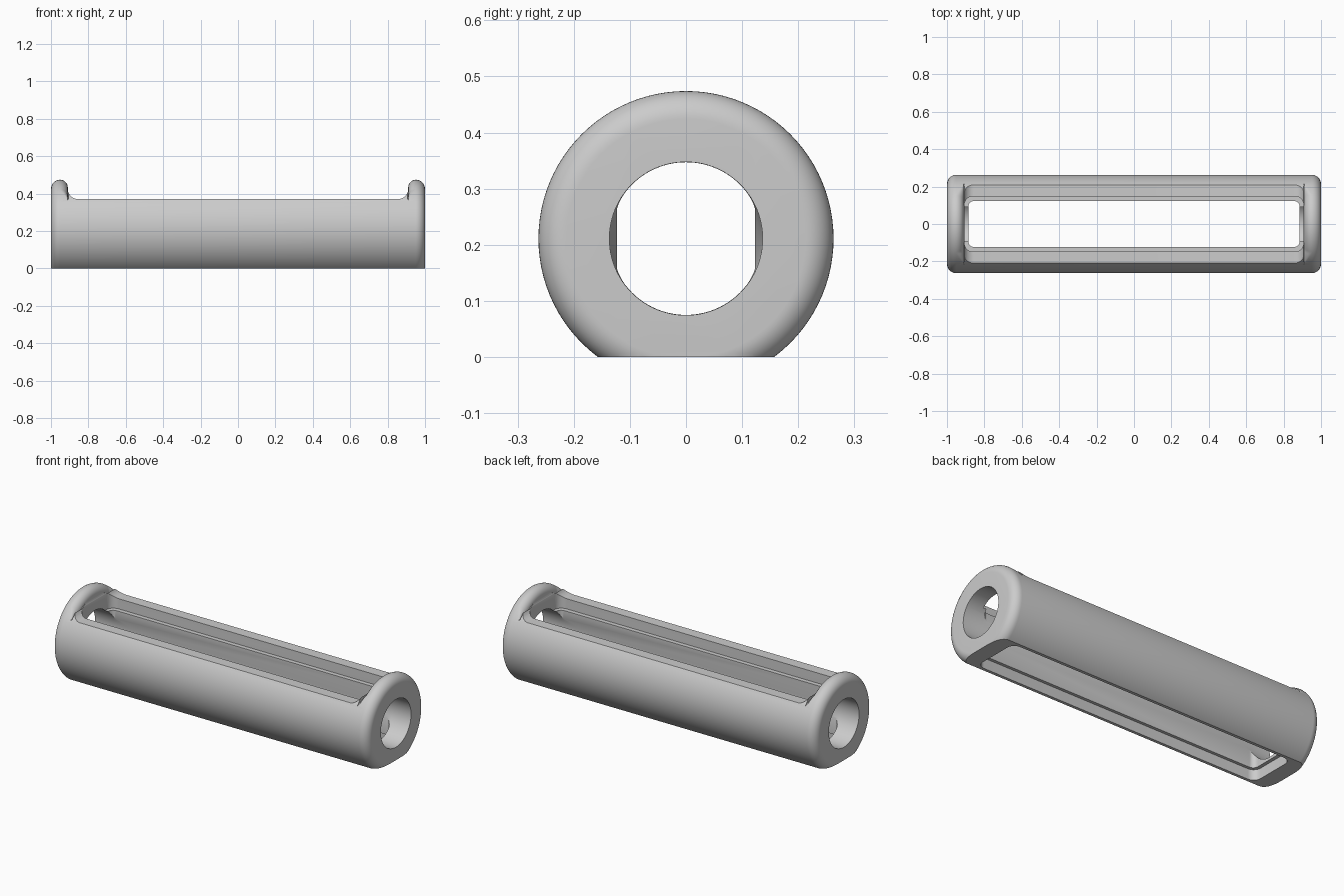
import bpy, bmesh, math

if "Cube" in bpy.data.objects:
    bpy.data.objects.remove(bpy.data.objects["Cube"])

R, ZC = 0.263, 0.211      # tube radius and axis height
SEG = 96

grey = bpy.data.materials.new("plain_grey")
grey.diffuse_color = (0.6, 0.6, 0.6, 1)
grey.use_nodes = True
grey.node_tree.nodes["Principled BSDF"].inputs["Base Color"].default_value = grey.diffuse_color


def loft(name, rings):
    """Skin a row of closed point rings and cap both ends."""
    bm = bmesh.new()
    vs = [[bm.verts.new(p) for p in ring] for ring in rings]
    n = len(vs[0])
    for a, b in zip(vs, vs[1:]):
        for i in range(n):
            j = (i + 1) % n
            bm.faces.new((a[i], a[j], b[j], b[i]))
    bm.faces.new(vs[0])
    bm.faces.new(vs[-1])
    bmesh.ops.recalc_face_normals(bm, faces=bm.faces[:])
    me = bpy.data.meshes.new(name)
    bm.to_mesh(me)
    bm.free()
    me.materials.append(grey)
    ob = bpy.data.objects.new(name, me)
    bpy.context.collection.objects.link(ob)
    return ob


def lathe(name, profile):
    """Revolve (x, radius) pairs around the tube axis."""
    angles = [2 * math.pi * i / SEG for i in range(SEG)]
    return loft(name, [[(x, r * math.sin(t), ZC + r * math.cos(t)) for t in angles]
                       for x, r in profile])


def rounded_slot(name, hx, hy, rad, z0, z1):
    """Upright prism with a rounded rectangular outline."""
    pts = []
    for k, (sx, sy) in enumerate([(1, 1), (-1, 1), (-1, -1), (1, -1)]):
        for i in range(9):
            t = math.pi / 2 * (k + i / 8)
            pts.append((sx * (hx - rad) + rad * math.cos(t),
                        sy * (hy - rad) + rad * math.sin(t)))
    return loft(name, [[(x, y, z) for x, y in pts] for z in (z0, z1)])


def cut(body, cutter):
    mod = body.modifiers.new("cut", 'BOOLEAN')
    mod.operation, mod.solver, mod.object = 'DIFFERENCE', 'EXACT', cutter
    bpy.context.view_layer.objects.active = body
    bpy.ops.object.modifier_apply(modifier=mod.name)
    bpy.data.objects.remove(cutter)


# Round tube body with rounded ends
F = 0.05
end = [(1 - F + F * math.sin(a), R - F + F * math.cos(a))
       for a in [math.pi / 2 * i / 10 for i in range(11)]]
body = lathe("holder_body", [(-x, r) for x, r in reversed(end)] + end)

# Flat underside
cut(body, rounded_slot("underside_cutter", 1.2, 0.5, 0.05, -0.3, 0))

# Lowered top between the end lips, with a concave fillet at each lip
XL, ZT, G = 0.91, 0.37, 0.055
half = [(XL - G + G * math.sin(a), ZT + G - G * math.cos(a))
        for a in [math.pi / 2 * i / 10 for i in range(11)]] + [(XL, 0.6)]
outline = [(-x, z) for x, z in reversed(half)] + half
cut(body, loft("top_cutter", [[(x, y, z) for x, z in outline] for y in (-0.4, 0.4)]))

# Rounded inner edge of each lip, fading out towards the sides
for side in (-1, 1):
    rings = []
    for k in range(-27, 28):
        deg = k * 2
        t = math.radians(deg)
        s = 0.042 * max(0.04, min(1, (54 - abs(deg)) / 18))
        sec = [(XL + s - s * math.cos(a), R - s + s * math.sin(a))
               for a in [math.pi / 2 * i / 8 for i in range(9)]]
        sec += [(XL + s, R + 0.05), (XL - 0.005, R + 0.05), (XL - 0.005, R - s)]
        rings.append([(side * x, r * math.sin(t), ZC + r * math.cos(t)) for x, r in sec])
    cut(body, loft("lip_cutter", rings))

# Long window through the tube, with a stepped recess above and below
cut(body, rounded_slot("window_cutter", 0.886, 0.123, 0.03, -0.1, 0.6))
cut(body, rounded_slot("top_recess_cutter", 0.906, 0.148, 0.045, 0.312, 0.6))
cut(body, rounded_slot("bottom_recess_cutter", 0.906, 0.14, 0.045, -0.1, 0.06))

# Round end holes that taper into the side walls
for side in (-1, 1):
    cut(body, lathe("end_hole_cutter", [(side * 1.1, 0.137), (side * 0.88, 0.136),
                                        (side * 0.72, 0.122)]))

# Smooth curves, sharp edges
bpy.ops.object.select_all(action='DESELECT')
body.select_set(True)
bpy.context.view_layer.objects.active = body
bpy.ops.object.shade_smooth_by_angle(angle=math.radians(30))
